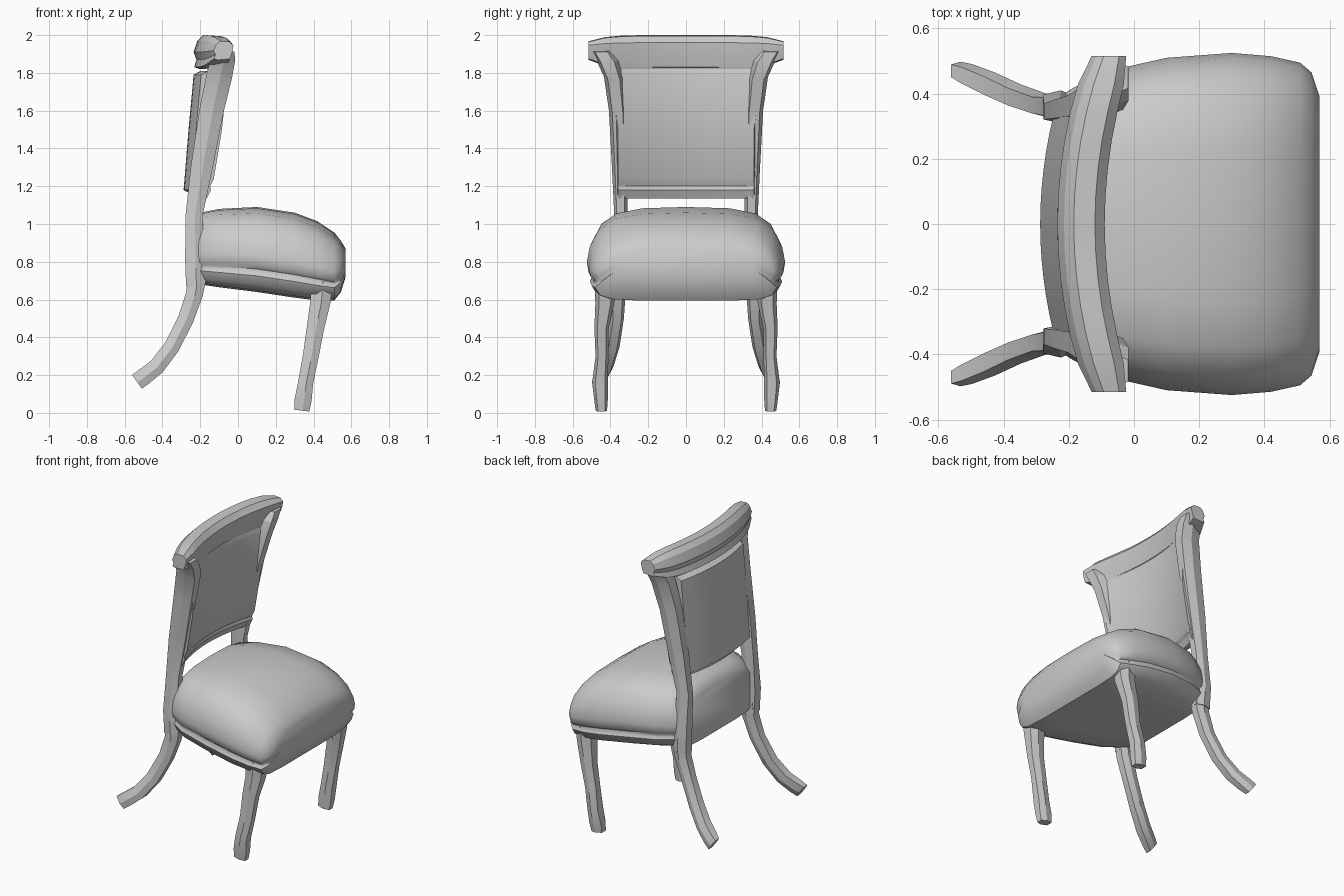
import bpy, bmesh, math

cube = bpy.data.objects.get("Cube")
if cube:
    bpy.data.objects.remove(cube, do_unlink=True)

grey = bpy.data.materials.new("plain grey")
grey.use_nodes = True
grey.diffuse_color = (0.6, 0.6, 0.6, 1)
grey.node_tree.nodes["Principled BSDF"].inputs["Base Color"].default_value = (0.6, 0.6, 0.6, 1)


def loft(name, rings, angle):
    """Skin a list of equal-length closed rings and cap both ends."""
    bm = bmesh.new()
    loops = [[bm.verts.new(p) for p in ring] for ring in rings]
    n = len(loops[0])
    for a, b in zip(loops, loops[1:]):
        for i in range(n):
            j = (i + 1) % n
            bm.faces.new((a[i], a[j], b[j], b[i]))
    bm.faces.new(loops[0])
    bm.faces.new(loops[-1])
    bmesh.ops.recalc_face_normals(bm, faces=bm.faces)
    mesh = bpy.data.meshes.new(name)
    bm.to_mesh(mesh)
    bm.free()
    mesh.materials.append(grey)
    obj = bpy.data.objects.new(name, mesh)
    bpy.context.collection.objects.link(obj)
    bpy.ops.object.select_all(action="DESELECT")
    obj.select_set(True)
    bpy.context.view_layer.objects.active = obj
    bpy.ops.object.shade_smooth_by_angle(angle=math.radians(angle))


def limb(name, stations, side):
    """Six-sided tapering limb, square to its path, through (x, y, z, half depth, half width)."""
    rings = []
    for i, (x, y, z, hx, hy) in enumerate(stations):
        before, after = stations[max(i - 1, 0)], stations[min(i + 1, len(stations) - 1)]
        dx, dz = after[0] - before[0], after[2] - before[2]
        nx, nz = abs(dz), -dx * math.copysign(1, dz)
        length = math.hypot(nx, nz)
        rings.append([(x + hx * u * nx / length, side * (y + hy * v), z + hx * u * nz / length)
                      for u, v in ((1, -.6), (1, .6), (.1, 1), (-1, .7), (-1, -.7), (.1, -1))])
    loft(name, rings, 20)


def curved(name, profile, half_width, depth, flatten=0, flare=0):
    """Sweep an (x, z) profile along a shallow arc; flare widens it towards the top."""
    cx = sum(x for x, z in profile) / len(profile)
    cz = sum(z for x, z in profile) / len(profile)
    rings = []
    for i in range(13):
        t = i / 6 - 1
        s = 1 - flatten * t ** 6
        narrow = 1 - flatten * .6 * t ** 12
        rings.append([(cx + (x - cx) * narrow + depth * t * t,
                       t * (half_width + flare * max(0, z - 1.55)),
                       cz + (z - cz) * s + .02 * (1 - s)) for x, z in profile])
    loft(name, rings, 25)


# Upholstered seat: one half outline, mirrored, lofted from back to front
half = [(.45, .985), (.72, .925), (.88, .80), (.97, .6), (1, .42), (.985, .31),
        (.95, .27), (.95, .23), (.97, .19), (.92, .08), (.8, .02), (.5, 0)]
outline = [(0, 1)] + half + [(0, 0)] + [(-y, z) for y, z in reversed(half)]
seat_stations = [(-.25, .37, .685, 1.0), (-.20, .41, .68, 1.06), (-.1, .465, .665, 1.08),
                 (.1, .51, .64, 1.09), (.3, .525, .61, 1.06), (.42, .515, .595, 1.015),
                 (.51, .495, .595, .955), (.545, .465, .64, .91), (.57, .39, .72, .87)]
loft("seat", [[(x, w * y, lo + (hi - lo) * z) for y, z in outline]
              for x, w, lo, hi in seat_stations], 40)

# Paired legs and back posts
front_leg = [(.445, .425, .70, .06, .06), (.435, .43, .58, .053, .05), (.41, .447, .45, .046, .038),
             (.385, .445, .3, .042, .034), (.358, .455, .16, .04, .042),
             (.345, .45, .07, .045, .036), (.338, .448, .012, .04, .03)]
back_leg = [(-.215, .355, .73, .05, .045), (-.23, .36, .63, .045, .04), (-.275, .365, .5, .042, .036),
            (-.35, .39, .35, .042, .038), (-.43, .425, .245, .043, .04), (-.50, .455, .19, .045, .036),
            (-.535, .47, .165, .045, .028)]
back_post = [(-.225, .36, .67, .05, .045), (-.23, .365, .82, .05, .045), (-.232, .345, 1.05, .045, .035),
             (-.192, .352, 1.3, .058, .04), (-.14, .362, 1.6, .064, .046), (-.1, .382, 1.78, .068, .052),
             (-.08, .415, 1.87, .065, .06), (-.072, .45, 1.92, .055, .055)]
for label, side in (("left", 1), ("right", -1)):
    limb(label + "_front_leg", front_leg, side)
    limb(label + "_back_leg", back_leg, side)
    limb(label + "_back_post", back_post, side)

# Backrest: padded front panel, rear pad and the rolled top rail
curved("backrest_panel", [(-.255, 1.145), (-.20, 1.45), (-.15, 1.92), (-.10, 1.92), (-.115, 1.84),
                          (-.122, 1.82), (-.115, 1.79), (-.145, 1.5), (-.188, 1.24), (-.207, 1.2),
                          (-.203, 1.18), (-.225, 1.135)], .36, .06, flare=.15)
curved("backrest_rear_pad", [(-.25, 1.16), (-.288, 1.18), (-.262, 1.5), (-.235, 1.79),
                             (-.20, 1.81), (-.16, 1.8), (-.19, 1.45)], .33, .04)
curved("top_rail", [(-.20, 1.82), (-.232, 1.83), (-.22, 1.87), (-.235, 1.91), (-.215, 1.97),
                    (-.185, 2.0), (-.12, 1.995), (-.09, 1.96), (-.098, 1.90), (-.115, 1.83)],
       .515, .088, flatten=.45)
